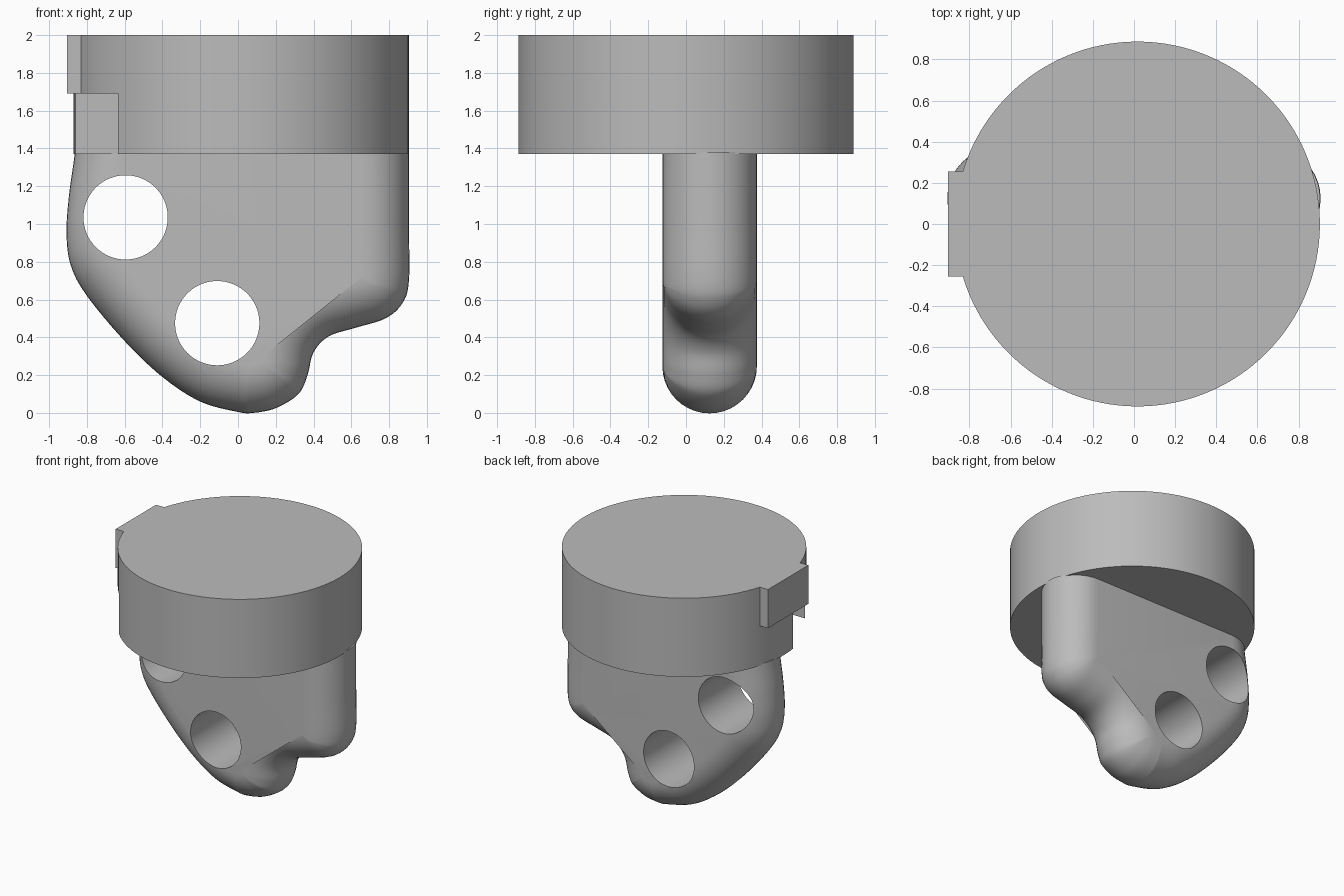
import bpy, bmesh
from math import sin, cos, pi, radians
from mathutils import Vector

cube = bpy.data.objects.get("Cube")
if cube:
    bpy.data.objects.remove(cube, do_unlink=True)

grey = bpy.data.materials.new("plain grey")
grey.use_nodes = True
colour = (0.5, 0.5, 0.5, 1)
grey.diffuse_color = colour
grey.node_tree.nodes["Principled BSDF"].inputs["Base Color"].default_value = colour


def finish(bm, name):
    bmesh.ops.recalc_face_normals(bm, faces=bm.faces)
    mesh = bpy.data.meshes.new(name)
    bm.to_mesh(mesh)
    bm.free()
    obj = bpy.data.objects.new(name, mesh)
    bpy.context.collection.objects.link(obj)
    mesh.materials.append(grey)
    return obj


def box(name, low, high):
    bm = bmesh.new()
    bmesh.ops.create_cube(bm, size=1)
    for v in bm.verts:
        v.co = [a if c < 0 else b for c, a, b in zip(v.co, low, high)]
    return finish(bm, name)


def cylinder(name, centre, radius, depth, along_y=False):
    bm = bmesh.new()
    bmesh.ops.create_cone(bm, cap_ends=True, segments=128, radius1=radius,
                          radius2=radius, depth=depth)
    for v in bm.verts:
        if along_y:
            v.co = (v.co.x, -v.co.z, v.co.y)
        v.co += Vector(centre)
    return finish(bm, name)


def select_only(obj):
    bpy.ops.object.select_all(action='DESELECT')
    obj.select_set(True)
    bpy.context.view_layer.objects.active = obj


def combine(obj, tool, operation):
    mod = obj.modifiers.new(operation.lower(), 'BOOLEAN')
    mod.operation, mod.solver, mod.object = operation, 'EXACT', tool
    select_only(obj)
    bpy.ops.object.modifier_apply(modifier=mod.name)
    bpy.data.objects.remove(tool, do_unlink=True)


def smooth(obj):
    select_only(obj)
    bpy.ops.object.shade_smooth_by_angle(angle=radians(35))


def spline(points, steps):
    # closed smooth curve through the points
    pts = [Vector(p) for p in points]
    n, out = len(pts), []
    for i in range(n):
        a, b, c, d = (pts[(i + k) % n] for k in (-1, 0, 1, 2))
        for s in range(steps):
            t = s / steps
            out.append(0.5 * (2 * b + (c - a) * t + (2 * a - 5 * b + 4 * c - d) * t * t
                              + (3 * b - a - 3 * c + d) * t ** 3))
    return out


def inset(loop, dist):
    # parallel loop; folded points collapse onto their valid neighbour
    n, moved = len(loop), []
    for i, p in enumerate(loop):
        t = (loop[(i + 1) % n] - loop[i - 1]).normalized()
        q = p + Vector((-t.y, t.x)) * dist
        ok = min((q - o).length for o in loop) >= dist * 0.985
        moved.append(q if ok else None)
    last = next(q for q in reversed(moved) if q)
    for i, q in enumerate(moved):
        last = moved[i] = q or last
    return moved


# round head with side key and the slot beneath it
head = cylinder("round_head", (0.017, 0, 1.685), 0.887, 0.63)
combine(head, box("key", (-0.905, -0.255, 1.69), (-0.6, 0.255, 2)), 'UNION')
combine(head, box("slot", (-1.2, -0.6, 1.2), (-0.45, -0.126, 1.69)), 'DIFFERENCE')
smooth(head)

# thick curved blade with fully rounded edge
outline = spline([(-.84, 2.1), (-.845, 1.6), (-.865, 1.37), (-.895, 1.15),
                  (-.908, .95), (-.885, .78), (-.8, .62), (-.6, .38), (-.4, .19),
                  (-.2, .06), (0, .005), (.08, 0), (.2, .025), (.32, .1),
                  (.368, .2), (.4, .32), (.48, .405), (.62, .45), (.78, .5),
                  (.87, .58), (.905, .7), (.905, 1), (.905, 1.4), (.905, 2.1)], 6)
half, middle, rings = 0.25, 0.125, 20
bm = bmesh.new()
loops = []
for k in range(rings + 1):
    a = pi * k / rings
    ring = inset(outline, half * (1 - sin(a)) + 1e-5)
    loops.append([bm.verts.new((p.x, middle - half * cos(a), p.y)) for p in ring])
for lower, upper in zip(loops, loops[1:]):
    for i in range(len(lower)):
        bm.faces.new((lower[i - 1], lower[i], upper[i], upper[i - 1]))
bm.faces.new(loops[0])
bm.faces.new(loops[-1])
bmesh.ops.remove_doubles(bm, verts=bm.verts, dist=1e-5)
cut = bmesh.ops.bisect_plane(bm, geom=bm.verts[:] + bm.edges[:] + bm.faces[:],
                             plane_co=(0, 0, 1.38), plane_no=(0, 0, 1), clear_outer=True)
bmesh.ops.holes_fill(bm, edges=[e for e in bm.edges if e.is_boundary])
blade = finish(bm, "curved_blade")

# two through holes
for x, z in ((-0.595, 1.035), (-0.11, 0.475)):
    combine(blade, cylinder("hole", (x, middle, z), 0.223, 1, True), 'DIFFERENCE')
smooth(blade)
